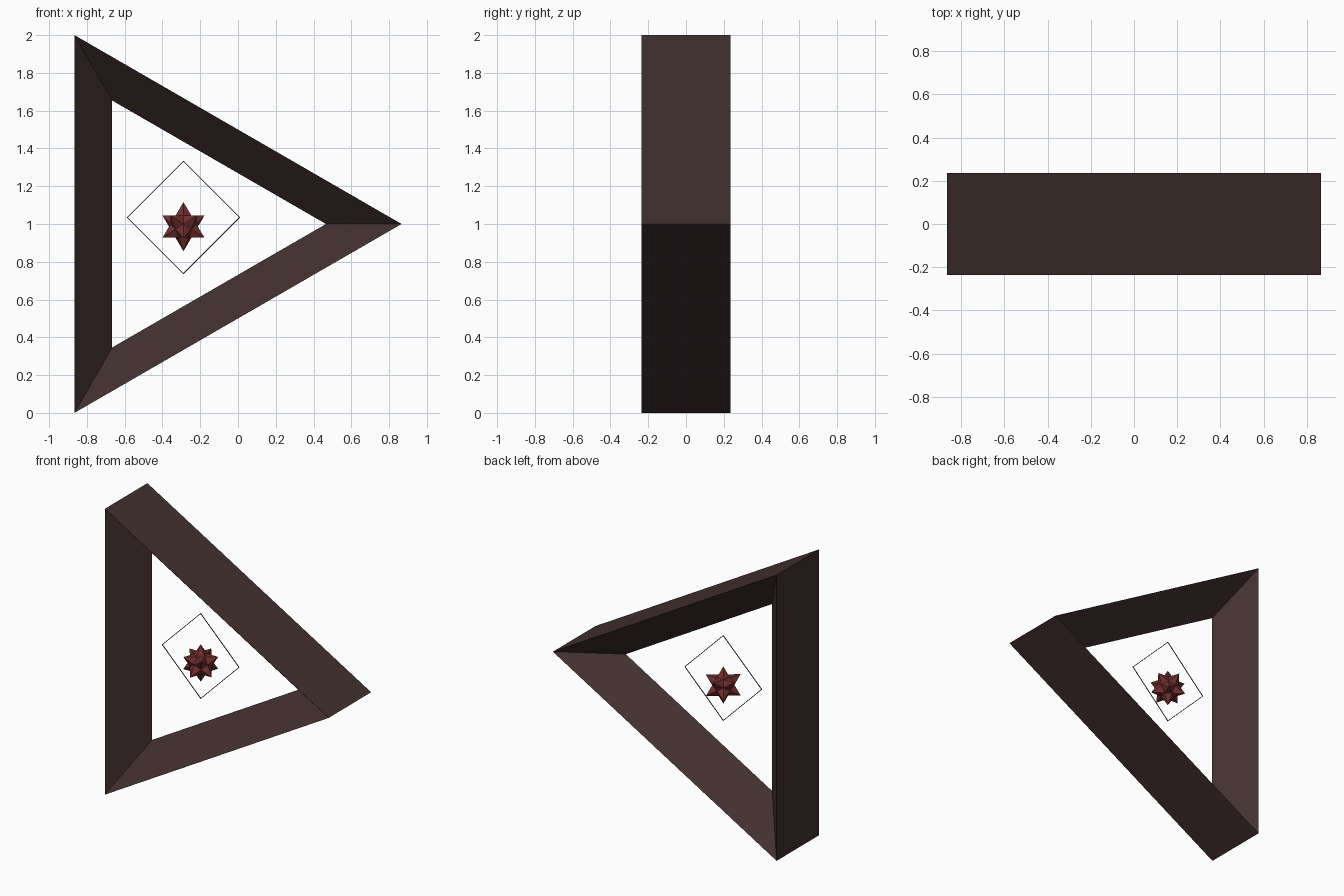
import bpy
import bmesh
import math
from mathutils import Matrix, Vector

cube = bpy.data.objects.get("Cube")
if cube:
    bpy.data.objects.remove(cube, do_unlink=True)


def material(name, rgb):
    m = bpy.data.materials.new(name)
    m.use_nodes = True
    m.diffuse_color = (*rgb, 1)
    m.node_tree.nodes["Principled BSDF"].inputs["Base Color"].default_value = (*rgb, 1)
    return m


def add_object(name, bm, mat, location):
    bmesh.ops.recalc_face_normals(bm, faces=bm.faces)
    mesh = bpy.data.meshes.new(name)
    bm.to_mesh(mesh)
    bm.free()
    mesh.materials.append(mat)
    obj = bpy.data.objects.new(name, mesh)
    obj.location = location
    bpy.context.collection.objects.link(obj)
    return obj


def mitred_ring(name, sides, radius, profile, mat, location):
    """Sweep a closed (inset, depth) profile round an upright regular polygon."""
    bm = bmesh.new()
    loops = []
    for i in range(sides):
        a = math.tau * i / sides
        loop = []
        for inset, depth in profile:
            r = radius - inset / math.cos(math.pi / sides)
            loop.append(bm.verts.new((r * math.cos(a), depth, r * math.sin(a))))
        loops.append(loop)
    n = len(profile)
    for i in range(sides):
        here, there = loops[i], loops[(i + 1) % sides]
        for j in range(n):
            k = (j + 1) % n
            bm.faces.new((here[j], here[k], there[k], there[j]))
    return add_object(name, bm, mat, location)


def spiked_star(name, radius, inner_ratio, mat, location):
    """Twelve five-sided spikes, one on each vertex of an icosahedron."""
    base = bmesh.new()
    bmesh.ops.create_icosphere(base, subdivisions=1, radius=radius,
                               matrix=Matrix.Rotation(math.pi / 2, 4, "Z"))
    bm = bmesh.new()
    tips = {v: bm.verts.new(v.co) for v in base.verts}
    pits = {f: bm.verts.new(f.calc_center_median().normalized() * radius * inner_ratio)
            for f in base.faces}
    for edge in base.edges:
        p, q = (pits[f] for f in edge.link_faces)
        for v in edge.verts:
            bm.faces.new((tips[v], p, q))
    base.free()
    return add_object(name, bm, mat, location)


brown = material("dark brown", (0.055, 0.030, 0.029))
red = material("deep red", (0.17, 0.028, 0.028))

# Triangular frame with a wedge section, thinning to a ridge on the inside
centre_x = -math.sqrt(3) / 6
mitred_ring("triangle_frame", 3, 2 / math.sqrt(3),
            [(0, -0.235), (0.2, 0), (0, 0.235)], brown, Vector((centre_x, 0, 1)))

# Fine wire square standing on its corner
w = 0.002
mitred_ring("wire_square", 4, 0.3,
            [(0, -w), (2 * w, -w), (2 * w, w), (0, w)], brown,
            Vector((centre_x, 0, 1.035)))

# Spiked star in the middle
spiked_star("spiked_star", 0.13, 0.563, red, Vector((centre_x, 0, 0.986)))
